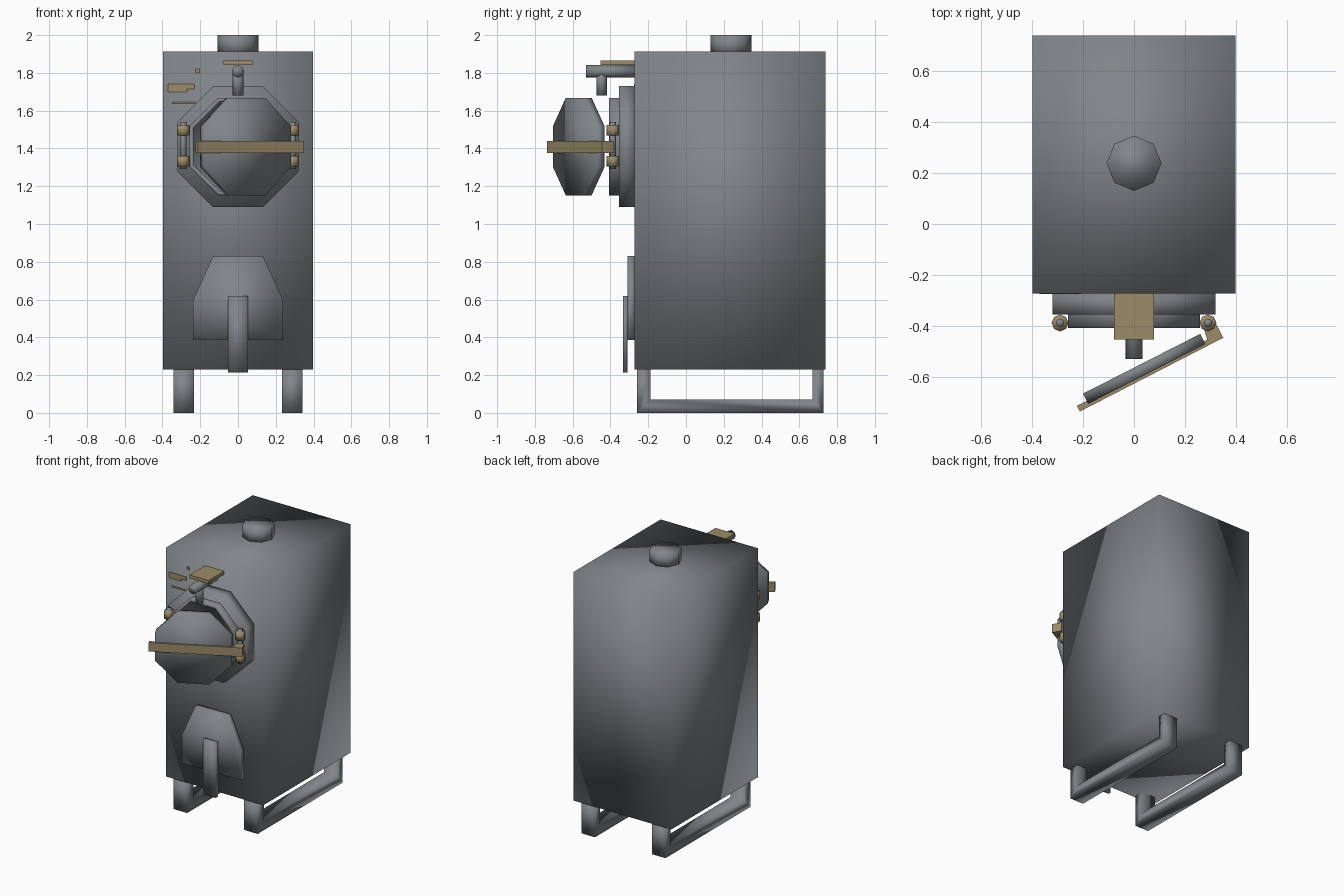
import bpy, bmesh, math
from mathutils import Matrix, Vector

if "Cube" in bpy.data.objects:
    bpy.data.objects.remove(bpy.data.objects["Cube"])


def material(name, rgb):
    m = bpy.data.materials.new(name)
    m.diffuse_color = (*rgb, 1)
    m.use_nodes = True
    m.node_tree.nodes["Principled BSDF"].inputs["Base Color"].default_value = m.diffuse_color
    return m


GRAY = material("steel_gray", (0.22, 0.235, 0.25))
BRASS = material("dull_brass", (0.33, 0.26, 0.14))


def finish(name, bm, mat, smooth):
    bmesh.ops.recalc_face_normals(bm, faces=bm.faces)
    me = bpy.data.meshes.new(name)
    bm.to_mesh(me)
    bm.free()
    me.materials.append(mat)
    for p in me.polygons:
        p.use_smooth = smooth
    ob = bpy.data.objects.new(name, me)
    bpy.context.collection.objects.link(ob)
    return ob


def prism(name, pts, offset, mat, smooth=True):
    """Extrude a closed 3D outline along an offset vector."""
    bm = bmesh.new()
    face = bm.faces.new([bm.verts.new(p) for p in pts])
    ext = bmesh.ops.extrude_face_region(bm, geom=[face], use_keep_orig=True)
    bmesh.ops.translate(bm, vec=Vector(offset),
                        verts=[g for g in ext["geom"] if isinstance(g, bmesh.types.BMVert)])
    return finish(name, bm, mat, smooth)


def box(name, lo, hi, mat, smooth=True):
    pts = [(lo[0], lo[1], lo[2]), (hi[0], lo[1], lo[2]), (hi[0], hi[1], lo[2]), (lo[0], hi[1], lo[2])]
    return prism(name, pts, (0, 0, hi[2] - lo[2]), mat, smooth)


def octagon(r, turn=0.0):
    return [(r * math.cos(turn + i * math.pi / 4), r * math.sin(turn + i * math.pi / 4)) for i in range(8)]


def flat_octagon(apothem):
    return octagon(apothem / math.cos(math.pi / 8), math.pi / 8)


def post(name, x, y, z0, z1, r, mat):
    return prism(name, [(x + a, y + b, z0) for a, b in octagon(r)], (0, 0, z1 - z0), mat)


HATCH_Z = 1.41

# main body and top outlet
box("boiler_body", (-0.397, -0.272, 0.23), (0.397, 0.738, 1.912), GRAY)
post("top_outlet", 0, 0.238, 1.90, 2.0, 0.108, GRAY)

# hatch flange on the body
prism("hatch_flange", [(a, -0.27, HATCH_Z + b) for a, b in flat_octagon(0.32)], (0, -0.085, 0), GRAY)

# raised collar with a shallow recess
bm = bmesh.new()
loops = []
for apothem, y in ((0.258, -0.352), (0.258, -0.408), (0.235, -0.408), (0.235, -0.358)):
    loops.append([bm.verts.new((a, y, HATCH_Z + b)) for a, b in flat_octagon(apothem)])
for l0, l1 in zip(loops, loops[1:]):
    for i in range(8):
        j = (i + 1) % 8
        bm.faces.new((l0[i], l0[j], l1[j], l1[i]))
bm.faces.new(loops[-1])
finish("hatch_collar", bm, GRAY, True)

# open hatch door, swung about the right hinge
door = prism("hatch_door", [(a, -0.0225, b) for a, b in flat_octagon(0.258)], (0, 0.045, 0), GRAY)
door.matrix_world = Matrix.Translation((0.04, -0.568, HATCH_Z)) @ Matrix.Rotation(math.radians(27), 4, "Z")

# brass bar across the door, bent back to the hinge
bar = [(-0.224, -0.713), (-0.212, -0.735), (0.35, -0.446), (0.318, -0.385), (0.272, -0.405), (0.287, -0.453)]
prism("door_bar", [(x, y, 1.375) for x, y in bar], (0, 0, 0.065), BRASS, False)

# hinge pins and knuckles on both sides
for side, s in (("left", -1), ("right", 1)):
    post(side + "_hinge_pin", s * 0.29, -0.388, 1.29, 1.54, 0.017, GRAY)
    for level, z in (("lower", 1.305), ("upper", 1.468)):
        post(f"{side}_{level}_hinge_knuckle", s * 0.29, -0.388, z, z + 0.056, 0.033, BRASS)

# valve pipe above the hatch with a brass plate
prism("valve_pipe", [(a, -0.27, 1.808 + b) for a, b in octagon(0.033)], (0, -0.26, 0), GRAY)
post("valve_drop_pipe", 0, -0.447, 1.68, 1.81, 0.028, GRAY)
box("valve_plate", (-0.078, -0.453, 1.842), (0.078, -0.27, 1.866), BRASS, False)

# worn brass marks on the front wall
for i, (x0, x1, z0, z1) in enumerate([(-0.37, -0.23, 1.715, 1.742), (-0.37, -0.27, 1.70, 1.715),
                                      (-0.35, -0.22, 1.637, 1.647), (-0.225, -0.205, 1.80, 1.82)]):
    box(f"front_mark_{i + 1}", (x0, -0.274, z0), (x1, -0.271, z1), BRASS, False)

# lower ash door and its latch strap
ash = [(-0.132, 0.83), (0.132, 0.83), (0.237, 0.60), (0.237, 0.385), (-0.237, 0.385), (-0.237, 0.60)]
prism("ash_door", [(x, -0.27, z) for x, z in ash], (0, -0.04, 0), GRAY)
box("ash_door_strap", (-0.053, -0.333, 0.215), (0.053, -0.309, 0.62), GRAY)

# U-shaped runners under the body
runner = [(-0.26, 0.235), (-0.26, 0), (0.727, 0), (0.727, 0.235),
          (0.67, 0.235), (0.67, 0.07), (-0.187, 0.07), (-0.187, 0.235)]
for side, x in (("left", -0.342), ("right", 0.232)):
    prism(side + "_runner", [(x, y, z) for y, z in runner], (0.11, 0, 0), GRAY)
